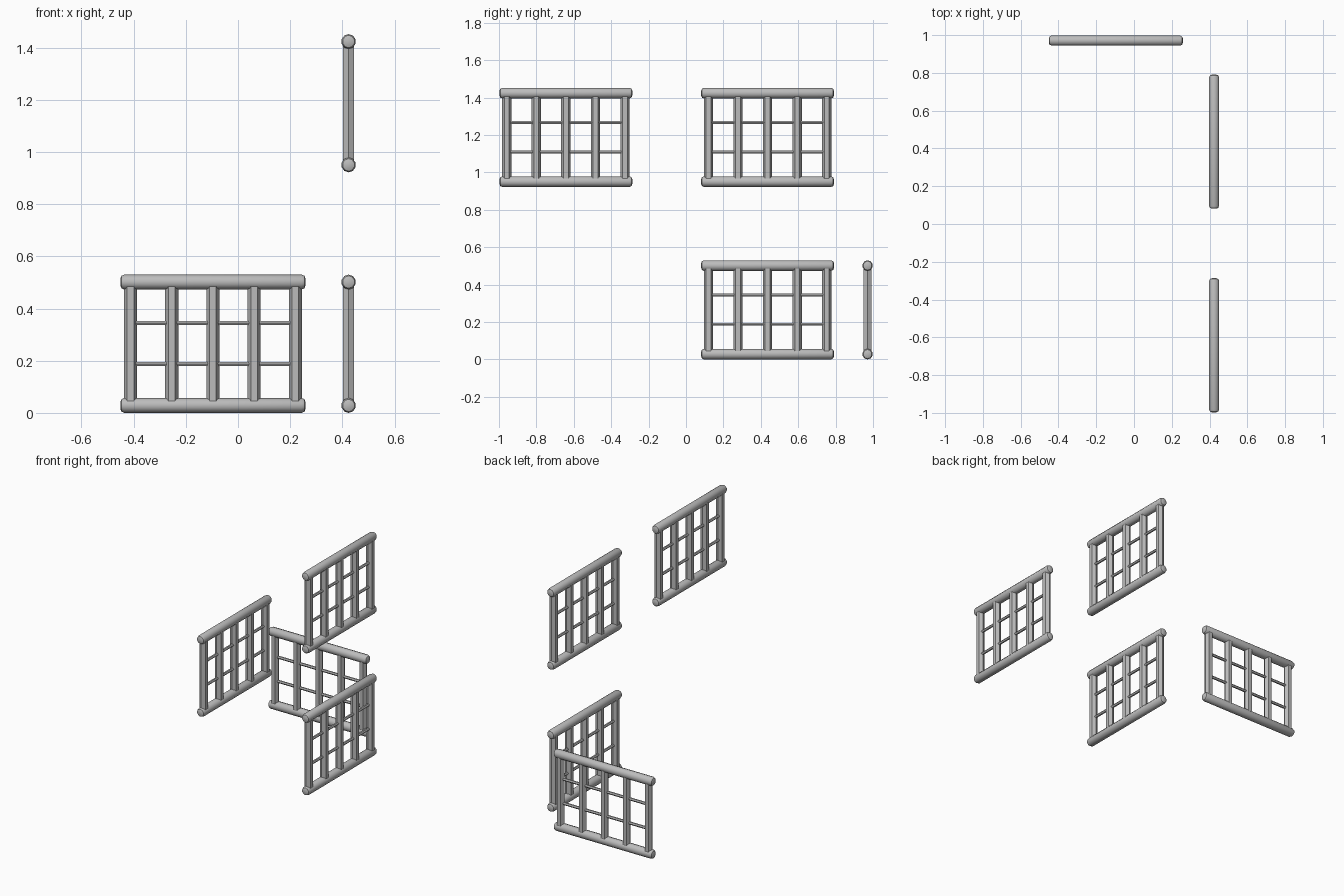
import bpy, bmesh, math
from mathutils import Matrix

cube = bpy.data.objects.get("Cube")
if cube:
    bpy.data.objects.remove(cube, do_unlink=True)

grey = bpy.data.materials.new("stone_grey")
grey.use_nodes = True
colour = (0.5, 0.5, 0.5, 1)
grey.diffuse_color = colour
grey.node_tree.nodes["Principled BSDF"].inputs["Base Color"].default_value = colour

# Panel dimensions
LENGTH, HEIGHT = 0.71, 0.53
RAIL_H, RAIL_D = 0.057, 0.053
BAR_W, BAR_D = 0.05, 0.043
GAP = 0.158

LIE = Matrix.Rotation(math.pi / 2, 4, 'Y')
VERTEX_UP = Matrix.Rotation(math.pi / 2, 4, 'X') @ LIE
UPRIGHT = Matrix.Rotation(math.pi / 2, 4, 'Z')


def prism(name, sides, length, turn, size, end_bevel=0):
    """Many-sided bar, turned into place and fitted to its x, y, z size."""
    bm = bmesh.new()
    bmesh.ops.create_cone(bm, cap_ends=True, segments=sides,
                          radius1=0.03, radius2=0.03, depth=length)
    bmesh.ops.transform(bm, matrix=turn, verts=bm.verts)
    for axis, extent in enumerate(size):
        values = [v.co[axis] for v in bm.verts]
        factor = extent / (max(values) - min(values))
        for v in bm.verts:
            v.co[axis] *= factor
    if end_bevel:
        caps = {e for f in bm.faces if len(f.verts) > 4 for e in f.edges}
        bmesh.ops.bevel(bm, geom=list(caps), offset=end_bevel, segments=2,
                        profile=0.5, affect='EDGES')
    mesh = bpy.data.meshes.new(name)
    bm.to_mesh(mesh)
    bm.free()
    mesh.materials.append(grey)
    return mesh


rail = prism("rail", 10, LENGTH, VERTEX_UP, (LENGTH, RAIL_D, RAIL_H), 0.015)
bar = prism("bar", 6, HEIGHT - 0.09, UPRIGHT, (BAR_W, BAR_D, HEIGHT - 0.09))
rod = prism("rod", 6, 4 * GAP, LIE, (4 * GAP, 0.019, 0.016))


def place(name, mesh, frame, x, z):
    ob = bpy.data.objects.new(name, mesh)
    bpy.context.collection.objects.link(ob)
    ob.matrix_world = frame @ Matrix.Translation((x, 0, z))
    return ob


def panel(name, location, turned):
    frame = Matrix.Translation(location)
    if turned:
        frame = frame @ Matrix.Rotation(math.pi / 2, 4, 'Z')
    rails = [place(name + "_bottom_rail", rail, frame, 0, RAIL_H / 2),
             place(name + "_top_rail", rail, frame, 0, HEIGHT - RAIL_H / 2)]
    for i in range(5):
        place(f"{name}_bar_{i + 1}", bar, frame, (i - 2) * GAP, HEIGHT / 2)
    place(name + "_lower_rod", rod, frame, 0, 0.188)
    place(name + "_upper_rod", rod, frame, 0, 0.345)
    return rails


# Three panels along the left side and one across the back
SIDE_X, UPPER_Z = 0.424, 0.922
first = panel("upper_front_panel", (SIDE_X, -0.642, UPPER_Z), True)
panel("upper_rear_panel", (SIDE_X, 0.436, UPPER_Z), True)
panel("lower_rear_panel", (SIDE_X, 0.436, 0), True)
panel("back_panel", (-0.096, 0.971, 0), False)

# Smooth the rounded rails (their mesh is shared)
bpy.ops.object.select_all(action='DESELECT')
first[0].select_set(True)
bpy.context.view_layer.objects.active = first[0]
bpy.ops.object.shade_smooth_by_angle(angle=math.radians(40))
